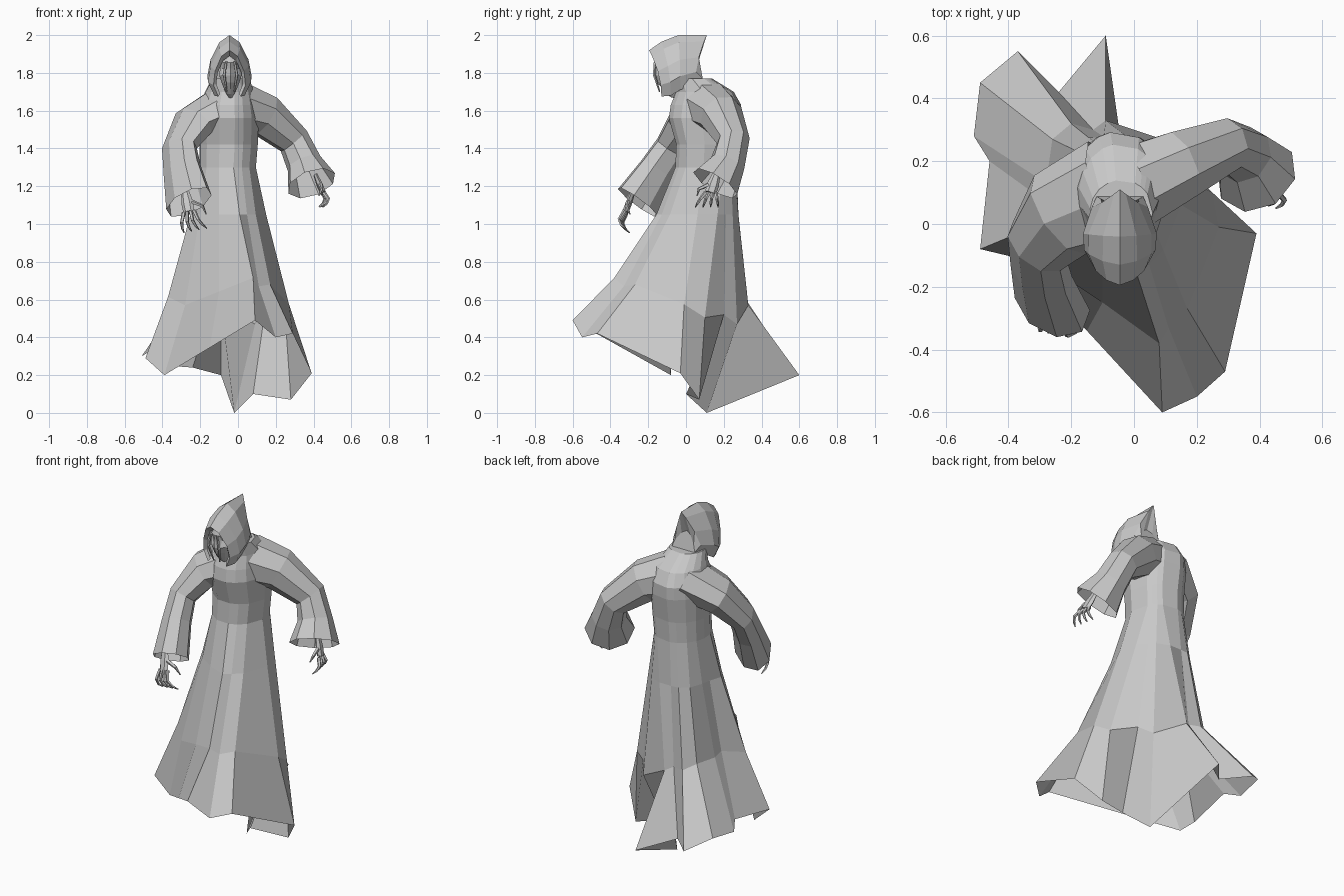
import bpy, bmesh
from math import sin, cos, pi, radians
from mathutils import Vector

old = bpy.data.objects.get("Cube")
if old:
    bpy.data.objects.remove(old)

grey = bpy.data.materials.new("plain_grey")
grey.use_nodes = True
grey.diffuse_color = (0.58, 0.58, 0.58, 1)
grey.node_tree.nodes["Principled BSDF"].inputs["Base Color"].default_value = (0.58, 0.58, 0.58, 1)


def finish(name, bm):
    bmesh.ops.recalc_face_normals(bm, faces=bm.faces)
    mesh = bpy.data.meshes.new(name)
    bm.to_mesh(mesh)
    bm.free()
    mesh.materials.append(grey)
    obj = bpy.data.objects.new(name, mesh)
    bpy.context.collection.objects.link(obj)


def add_loft(bm, rings, closed=True, cap_start=False, cap_end=False):
    rows = [[bm.verts.new(p) for p in ring] for ring in rings]
    n = len(rows[0])
    for a, b in zip(rows, rows[1:]):
        for i in range(n if closed else n - 1):
            j = (i + 1) % n
            bm.faces.new((a[i], a[j], b[j], b[i]))
    if cap_start:
        bm.faces.new(rows[0])
    if cap_end:
        bm.faces.new(rows[-1])


def add_tube(bm, path, sides, caps=True, squash=1.0, side=(0.1, 1, 0.3)):
    """Loft oval rings along a path of (x, y, z, radius)."""
    pts = [Vector(p[:3]) for p in path]
    u = Vector(side)
    rings = []
    for i, p in enumerate(pts):
        t = (pts[min(i + 1, len(pts) - 1)] - pts[max(i - 1, 0)]).normalized()
        u = (u - t * u.dot(t)).normalized()
        v = t.cross(u) * squash
        r = path[i][3]
        rings.append([p + r * (u * cos(2 * pi * k / sides) + v * sin(2 * pi * k / sides))
                      for k in range(sides)])
    add_loft(bm, rings, cap_start=caps, cap_end=caps)


# Robe folds, going round from the front: hem x, y, z, knee x, y, waist angle
folds = [
    (.09, -.60, .49, .08, -.38, -78), (.20, -.55, .40, .11, -.33, -60),
    (.29, -.47, .42, .17, -.27, -40), (.39, -.03, .21, .27, -.01, -4),
    (.28, .07, .07, .25, .10, 34), (.08, .00, .10, .14, .20, 43),
    (-.02, .11, .00, .09, .27, 53), (-.09, .60, .20, -.09, .33, 64),
    (-.24, .42, .24, -.13, .30, 100), (-.37, .55, .25, -.20, .32, 115),
    (-.49, .45, .32, -.26, .27, 135), (-.51, .28, .30, -.28, .13, 155),
    (-.46, .20, .33, -.28, .07, 175), (-.49, -.08, .29, -.37, -.03, 197),
    (-.39, -.08, .20, -.28, -.13, 222), (-.15, -.34, .345, -.10, -.25, 252)]
# Torso rings: centre x, y, half widths, height
torso = [(-.055, .105, .15, .165, 1.30), (-.05, .11, .155, .165, 1.42),
         (-.05, .10, .16, .195, 1.56), (-.05, .105, .15, .19, 1.63),
         (-.045, .10, .13, .155, 1.70), (-.04, .04, .10, .10, 1.77)]


def torso_ring(cx, cy, rx, ry, z):
    angles = [radians(f[5]) for f in folds]
    return [Vector((cx + rx * cos(a), cy + ry * sin(a), z)) for a in angles]


hem = [Vector(f[:3]) for f in folds]
knee = [Vector((f[3], f[4], f[2] * .5 + .47)) for f in folds]
body = [torso_ring(*t) for t in torso]
hip = []
for w, k in zip(body[0], knee):
    p = w.lerp(k, .31)
    p.z = 1.05
    hip.append(p)
bm = bmesh.new()
add_loft(bm, [hem, knee, hip] + body, cap_end=True)
finish("robe", bm)

# Sleeves, flaring to open cuffs: squash, then path
sleeves = {
    "left_sleeve": (1, [(.00, .12, 1.62, .14), (.14, .185, 1.575, .118), (.295, .25, 1.44, .088),
                        (.35, .22, 1.32, .095), (.39, .155, 1.215, .135)]),
    "right_sleeve": (.66, [(-.07, .10, 1.62, .18), (-.235, .03, 1.535, .15),
                           (-.31, -.07, 1.40, .115), (-.295, -.15, 1.28, .122),
                           (-.26, -.255, 1.115, .15)])}
for name, (squash, path) in sleeves.items():
    bm = bmesh.new()
    add_tube(bm, path, 8, caps=False, squash=squash)
    finish(name, bm)


# Hands: flat palm, four hooked fingers and a thumb
def make_hand(name, wrist, palm, tip, spread, curl):
    wrist, palm, tip, spread, curl = map(Vector, (wrist, palm, tip, spread, curl))
    bm = bmesh.new()
    mid = wrist.lerp(palm, .55)
    add_tube(bm, [(*wrist, .022), (*mid, .032), (*palm, .03)], 6, squash=.5, side=spread)
    for k in range(4):
        s = k / 3 - .5
        base = palm + spread * s * .055
        end = tip + spread * s * .12
        joint = base.lerp(end, .5) + curl
        near = base.lerp(end, .8) + curl * .7
        add_tube(bm, [(*base, .011), (*joint, .009), (*near, .007), (*end, .003)], 5)
    root = mid + spread * .025
    joint = mid + spread * .07 + (tip - palm) * .3
    add_tube(bm, [(*root, .012), (*joint, .009), (*(joint + (tip - palm) * .45 - curl * .4), .003)], 5)
    finish(name, bm)


make_hand("left_hand", (.41, .16, 1.26), (.45, .13, 1.165), (.44, .11, 1.09),
          (.2, -1, 0), (.025, 0, .005))
make_hand("right_hand", (-.28, -.28, 1.17), (-.26, -.32, 1.065), (-.225, -.31, .965),
          (1, -.2, .2), (-.012, -.03, 0))

# Hood arches from brim to back: top y, z, bottom y, z, half width, taper
arches = [(-.155, 1.89, -.12, 1.69, .07, 0), (-.195, 1.92, -.13, 1.675, .085, 0),
          (-.13, 1.965, -.08, 1.68, .115, .05), (-.04, 2.0, -.03, 1.71, .122, .15),
          (.11, 2.0, .05, 1.74, .11, .75), (.055, 1.87, .09, 1.74, .08, .3)]
outline = [(.7, 0), (1, .25), (.9, .55), (.5, .87)]
outline = [(-w, t) for w, t in outline] + [(0, 1)] + outline[::-1]
rings = []
for yt, zt, yb, zb, half, taper in arches:
    rings.append([(-.045 + half * w * (1 - taper * t), yb + (yt - yb) * t * t, zb + (zt - zb) * t)
                  for w, t in outline])
bm = bmesh.new()
add_loft(bm, rings, closed=False, cap_end=True)
finish("hood", bm)

# Gaunt face: narrow jaw, sunken eyes, central ridge
bm = bmesh.new()
bmesh.ops.create_uvsphere(bm, u_segments=14, v_segments=10, radius=1)
for v in bm.verts:
    x, y, z = v.co
    jaw = 1 - .5 * max(0, -z)
    if y < -.2 and .1 < z < .5 and .2 < abs(x) < .75:
        y += .35
    if y < -.5 and abs(x) < .1 and abs(z) < .5:
        y -= .15
    v.co = (-.04 + x * .06 * jaw, -.085 + y * .068 + z * -.028, 1.785 + z * .12)
finish("face", bm)

# Bony strands hanging down the cheeks
bm = bmesh.new()
for s in (-1, 1):
    add_tube(bm, [(-.04 + s * .022, -.165, 1.86, .006), (-.04 + s * .034, -.168, 1.79, .008),
                  (-.04 + s * .02, -.14, 1.70, .004)], 5)
finish("cheek_strands", bm)
